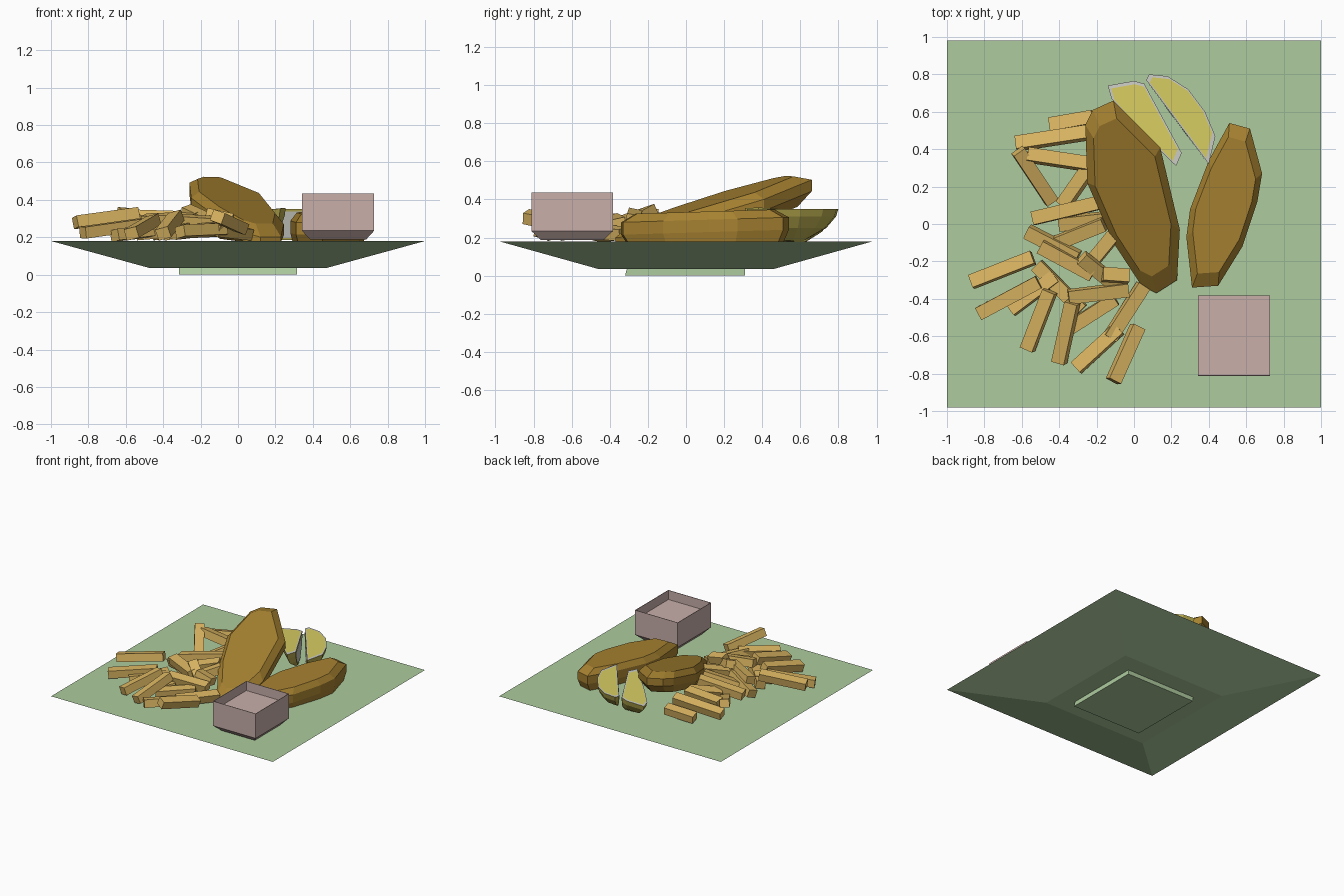
import bpy, bmesh, random
from mathutils import Vector, Matrix

if "Cube" in bpy.data.objects:
    bpy.data.objects.remove(bpy.data.objects["Cube"])

random.seed(4)


def material(name, r, g, b):
    m = bpy.data.materials.new(name)
    m.diffuse_color = (r, g, b, 1)
    m.use_nodes = True
    m.node_tree.nodes["Principled BSDF"].inputs["Base Color"].default_value = m.diffuse_color
    return m


GREEN = material("glazed_green", 0.42, 0.60, 0.34)
BATTER = material("batter", 0.38, 0.22, 0.03)
POTATO = material("potato", 0.70, 0.46, 0.12)
FLESH = material("lemon_flesh", 0.68, 0.61, 0.12)
RIND = material("lemon_rind", 0.50, 0.42, 0.08)
PITH = material("lemon_pith", 0.60, 0.60, 0.56)
PINK = material("cup_pink", 0.58, 0.43, 0.40)


def finish(bm, name, *mats):
    bmesh.ops.recalc_face_normals(bm, faces=bm.faces)
    me = bpy.data.meshes.new(name)
    bm.to_mesh(me)
    bm.free()
    for m in mats:
        me.materials.append(m)
    ob = bpy.data.objects.new(name, me)
    bpy.context.collection.objects.link(ob)
    return ob


def loft(name, rings, mats, slots=None, cap_slot=0):
    """Skin matching rings of points, bottom to top, and cap both ends."""
    bm = bmesh.new()
    vs = [[bm.verts.new(p) for p in ring] for ring in rings]
    n = len(vs[0])
    bm.faces.new(vs[0])
    bm.faces.new(vs[-1]).material_index = cap_slot
    for k, (a, b) in enumerate(zip(vs, vs[1:])):
        for i in range(n):
            j = (i + 1) % n
            f = bm.faces.new((a[i], a[j], b[j], b[i]))
            f.material_index = slots[k] if slots else 0
    return finish(bm, name, *mats)


def rect(cx, cy, hx, hy, z):
    return [(cx - hx, cy - hy, z), (cx + hx, cy - hy, z),
            (cx + hx, cy + hy, z), (cx - hx, cy + hy, z)]


def scaled(outline, centre, s):
    return [(centre[0] + (x - centre[0]) * s, centre[1] + (y - centre[1]) * s)
            for x, y in outline]


# Square plate and its foot
loft("plate", [rect(0, 0, 0.47, 0.46, 0.035), rect(0, 0, 1, 0.98, 0.18)], [GREEN])
loft("plate_foot", [rect(0, -0.005, 0.315, 0.315, 0), rect(0, 0, 0.315, 0.31, 0.036)], [GREEN])

# Sauce cup: tapered base, thin walls, sunken filling
c = (0.535, -0.597)
loft("sauce_cup", [rect(*c, 0.15, 0.165, 0.188), rect(*c, 0.193, 0.215, 0.235),
                   rect(*c, 0.193, 0.215, 0.435), rect(*c, 0.189, 0.211, 0.435),
                   rect(*c, 0.189, 0.211, 0.36)], [PINK])


# Battered fish: an outline with bevelled top lying on a sloping plane
def fish(name, outline, plane, levels):
    n = len(outline)
    centre = (sum(p[0] for p in outline) / n, sum(p[1] for p in outline) / n)
    rings = []
    for s, dz in levels:
        rings.append([(x, y, max(0.175, plane(x, y) + dz))
                      for x, y in scaled(outline, centre, s)])
    loft(name, rings, [BATTER])


fish("fish_leaning",
     [(-0.11, 0.66), (-0.22, 0.61), (-0.26, 0.53), (-0.25, 0.22), (-0.11, -0.10),
      (0.04, -0.33), (0.12, -0.37), (0.23, -0.30), (0.245, -0.03), (0.14, 0.41)],
     lambda x, y: 0.355 + 0.26 * y - 0.15 * x,
     [(0.86, -0.16), (1, -0.10), (1, -0.04), (0.82, 0.005)])
fish("fish_flat",
     [(0.51, 0.54), (0.40, 0.34), (0.30, 0.08), (0.28, -0.07), (0.31, -0.34),
      (0.45, -0.33), (0.58, -0.12), (0.66, 0.12), (0.685, 0.27), (0.62, 0.51)],
     lambda x, y: 0.325 + 0.03 * y,
     [(0.94, -0.16), (1, -0.10), (1, -0.035), (0.83, 0.008)])


# Lemon wedges: flesh on top, pith rim, rind curving under to the cut side
def wedge(name, outline, keel, plane):
    n = len(outline)
    mid = (sum(p[0] for p in outline) / n, sum(p[1] for p in outline) / n)
    specs = [(keel, 0.30, -0.165), (keel, 0.75, -0.10), (keel, 0.95, -0.04),
             (keel, 1, 0), (mid, 0.9, 0.001)]
    rings = [[(x, y, plane(x, y) + dz) for x, y in scaled(outline, o, s)]
             for o, s, dz in specs]
    loft(name, rings, [RIND, PITH, FLESH], [0, 0, 0, 1], 2)
    # Flesh of the upright cut
    a, b = outline[0], outline[-1]
    bm = bmesh.new()
    off = (Vector(keel) - Vector(mid)).normalized() * 0.004
    pts = []
    for s, dz in [(0.28, -0.155), (0.70, -0.10), (0.88, -0.04), (0.92, -0.012)]:
        ends = scaled([a, b], keel, s)
        pts.append([bm.verts.new((x + off.x, y + off.y, plane(x, y) + dz)) for x, y in ends])
    for p, q in zip(pts, pts[1:]):
        bm.faces.new((p[0], p[1], q[1], q[0]))
    finish(bm, name + "_cut", PITH)


wedge("lemon_wedge_right",
      [(0.065, 0.77), (0.08, 0.80), (0.18, 0.79), (0.29, 0.72), (0.38, 0.60),
       (0.435, 0.47), (0.40, 0.32)],
      (0.235, 0.545), lambda x, y: 0.35)
wedge("lemon_wedge_left",
      [(0.055, 0.75), (0.0, 0.765), (-0.14, 0.74), (-0.12, 0.67), (0.03, 0.50),
       (0.225, 0.31), (0.255, 0.38)],
      (0.155, 0.565), lambda x, y: 0.345 + 0.12 * (x - 0.15))

# Chips: end points x1, y1, z1, x2, y2, z2
chips = [
    (-0.45, 0.53, 0.22, -0.22, 0.57, 0.25), (-0.63, 0.43, 0.26, -0.24, 0.49, 0.31),
    (-0.62, 0.39, 0.33, -0.44, 0.12, 0.22), (-0.57, 0.37, 0.31, -0.24, 0.32, 0.30),
    (-0.38, 0.10, 0.24, -0.24, 0.30, 0.30), (-0.54, 0.03, 0.24, -0.16, 0.12, 0.31),
    (-0.57, -0.04, 0.23, -0.30, -0.18, 0.27), (-0.40, 0.0, 0.22, -0.13, 0.03, 0.26),
    (-0.46, -0.12, 0.22, -0.16, 0.0, 0.30), (-0.87, -0.31, 0.28, -0.54, -0.18, 0.325),
    (-0.83, -0.48, 0.225, -0.51, -0.31, 0.27), (-0.66, -0.46, 0.21, -0.42, -0.28, 0.24),
    (-0.57, -0.67, 0.22, -0.45, -0.36, 0.29), (-0.40, -0.74, 0.22, -0.33, -0.42, 0.31),
    (-0.31, -0.77, 0.23, -0.08, -0.56, 0.24), (-0.11, -0.84, 0.31, 0.02, -0.55, 0.25),
    (-0.13, -0.61, 0.24, 0.05, -0.33, 0.22), (-0.35, -0.39, 0.29, -0.03, -0.35, 0.27),
    (-0.50, -0.12, 0.29, -0.22, -0.27, 0.30), (-0.17, -0.27, 0.32, -0.03, -0.28, 0.29),
    (-0.24, -0.22, 0.25, -0.10, -0.05, 0.30), (-0.35, -0.56, 0.22, -0.10, -0.40, 0.25),
    (-0.52, -0.22, 0.22, -0.28, -0.46, 0.24), (-0.28, -0.18, 0.34, -0.08, -0.34, 0.25),
]
for i, ch in enumerate(chips):
    a, b = Vector(ch[:3]), Vector(ch[3:])
    bm = bmesh.new()
    bmesh.ops.create_cube(bm, size=1)
    turn = (b - a).to_track_quat('X', 'Z').to_matrix().to_4x4()
    roll = Matrix.Rotation(random.uniform(-0.35, 0.35), 4, 'X')
    size = Matrix.Diagonal(((b - a).length, 0.072, 0.062, 1))
    bm.transform(Matrix.Translation((a + b) / 2) @ turn @ roll @ size)
    finish(bm, f"chip_{i + 1:02d}", POTATO)
